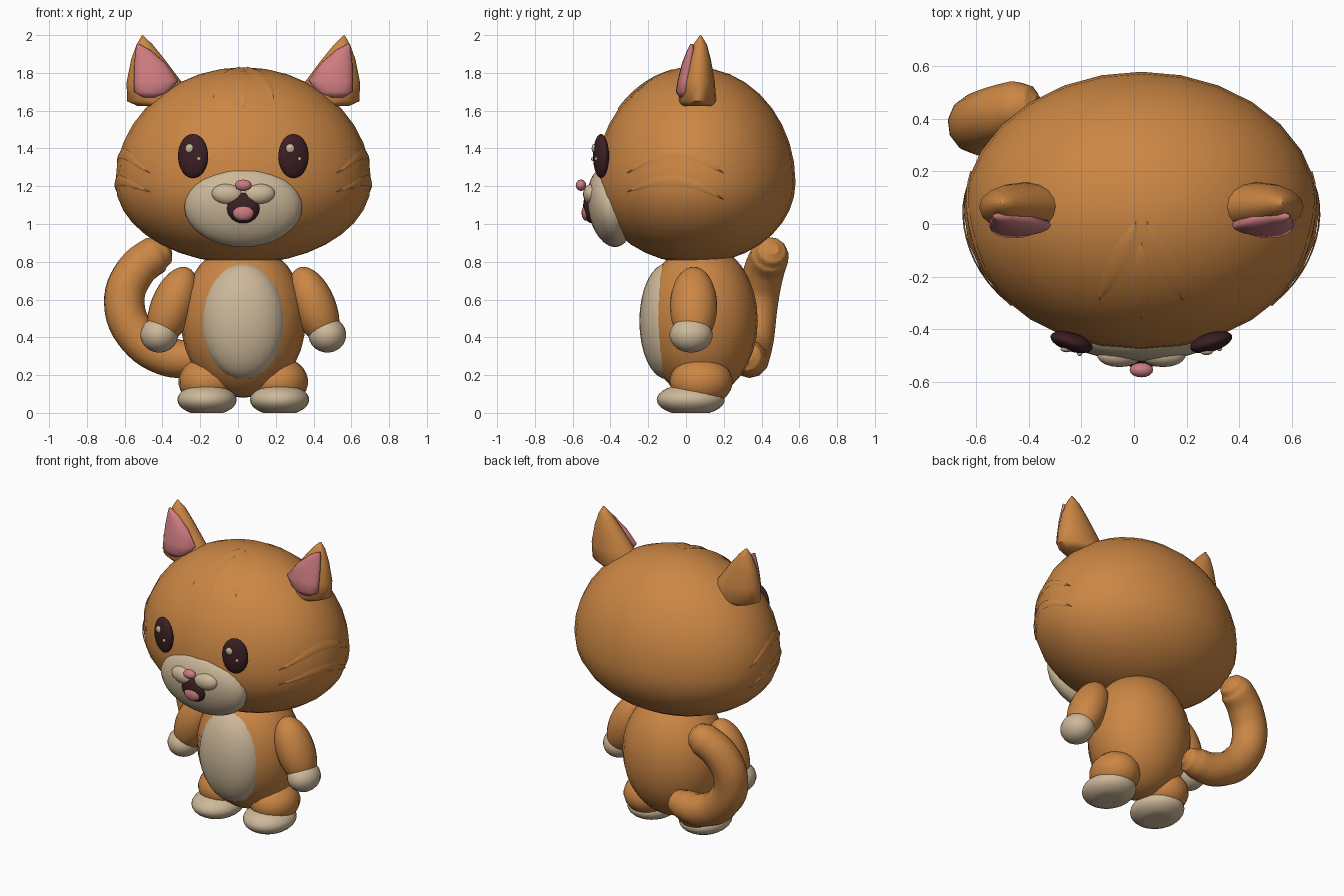
import bpy, bmesh
from math import sin, cos, pi, sqrt, radians
from mathutils import Matrix, Vector, Euler

cube = bpy.data.objects.get("Cube")
if cube:
    bpy.data.objects.remove(cube)

CX = 0.028  # symmetry plane of the body


def material(name, rgb):
    m = bpy.data.materials.new(name)
    m.use_nodes = True
    m.diffuse_color = (*rgb, 1)
    m.node_tree.nodes["Principled BSDF"].inputs["Base Color"].default_value = (*rgb, 1)
    return m


ORANGE = material("orange_fur", (0.60, 0.24, 0.058))
CREAM = material("cream_fur", (0.61, 0.48, 0.32))
PINK = material("pink_skin", (0.61, 0.20, 0.215))
DARK = material("dark_brown", (0.045, 0.014, 0.017))


def finish(name, bm, mat, angle=60):
    bmesh.ops.recalc_face_normals(bm, faces=bm.faces)
    mesh = bpy.data.meshes.new(name)
    bm.to_mesh(mesh)
    bm.free()
    mesh.materials.append(mat)
    ob = bpy.data.objects.new(name, mesh)
    bpy.context.collection.objects.link(ob)
    bpy.ops.object.select_all(action='DESELECT')
    ob.select_set(True)
    bpy.context.view_layer.objects.active = ob
    bpy.ops.object.shade_smooth_by_angle(angle=radians(angle))
    return ob


def ellipsoid(name, mat, center, radii, rot=(0, 0, 0), segs=24, low=None, floor=None):
    """Ellipsoid; low = different radius below the middle, floor = flat bottom height."""
    bm = bmesh.new()
    bmesh.ops.create_uvsphere(bm, u_segments=segs, v_segments=segs * 2 // 3, radius=1)
    for v in bm.verts:
        rz = low if low and v.co.z < 0 else radii[2]
        v.co = Vector((v.co.x * radii[0], v.co.y * radii[1], v.co.z * rz))
    bm.transform(Matrix.Translation(center) @ Euler(rot).to_matrix().to_4x4())
    if floor is not None:
        for v in bm.verts:
            v.co.z = max(v.co.z, floor)
    return finish(name, bm, mat)


def loft(name, mat, side, stations, n=16):
    """Skin of level ellipses; station = z, outer x, inner x, y centre, y radius."""
    bm = bmesh.new()
    rings = []
    for z, outer, inner, yc, ry in stations:
        xc, rx = (outer + inner) / 2, (outer - inner) / 2
        rings.append([bm.verts.new((CX + side * (xc + rx * cos(2 * pi * i / n)),
                                    yc + ry * sin(2 * pi * i / n), z)) for i in range(n)])
    for a, b in zip(rings, rings[1:]):
        for i in range(n):
            j = (i + 1) % n
            bm.faces.new((a[i], a[j], b[j], b[i]))
    bm.faces.new(rings[0])
    bm.faces.new(rings[-1])
    return finish(name, bm, mat)


# Head
HEAD, HR, HLOW = Vector((CX, 0.05, 1.22)), Vector((0.677, 0.53, 0.61)), 0.43
ellipsoid("head", ORANGE, HEAD, HR, low=HLOW, segs=28)


def on_head(p, lift):
    """Push a point radially onto the head surface."""
    d = Vector(p) - HEAD
    rz = HR.z if d.z > 0 else HLOW
    k = sqrt((d.x / HR.x) ** 2 + (d.y / HR.y) ** 2 + (d.z / rz) ** 2)
    return HEAD + d / k * lift


def marking(name, point, width, steps=12):
    """Thin raised leaf on the head; point(t, offset) gives a place near it."""
    bm = bmesh.new()
    rows = []
    for i in range(steps + 1):
        t = i / steps
        w = width * (0.04 + sin(pi * t) ** 0.8)
        rows.append([bm.verts.new(on_head(point(t, s * w), 1.008 - 0.008 * abs(s)))
                     for s in (-1, 0, 1)])
    for a, b in zip(rows, rows[1:]):
        for i in (0, 1):
            bm.faces.new((a[i], a[i + 1], b[i + 1], b[i]))
    finish(name, bm, ORANGE)


# Forehead tufts
for label, x0, y0, x1, y1 in (("right", -0.02, 0.01, -0.16, -0.29),
                              ("middle", 0, -0.07, 0, -0.36),
                              ("left", 0.02, 0.01, 0.16, -0.29)):
    def tuft(t, o, x0=x0, y0=y0, x1=x1, y1=y1):
        x, y = x0 + (x1 - x0) * t, y0 + (y1 - y0) * t
        z = HEAD.z + HR.z * sqrt(1 - (x / HR.x) ** 2 - ((y - HEAD.y) / HR.y) ** 2)
        return (CX + x + o, y, z)
    marking(label + "_forehead_tuft", tuft, 0.038)

# Body and belly
ellipsoid("body", ORANGE, (CX, 0.08, 0.49), (0.33, 0.30, 0.41))
ellipsoid("belly", CREAM, (CX, -0.10, 0.485), (0.225, 0.147, 0.307))

# Muzzle, nose and mouth
ellipsoid("muzzle", CREAM, (CX, -0.40, 1.09), (0.312, 0.12, 0.214), (0.17, 0, 0))
ellipsoid("nose", PINK, (CX, -0.556, 1.205), (0.045, 0.028, 0.03), segs=16)
ellipsoid("mouth", DARK, (CX, -0.50, 1.09), (0.092, 0.045, 0.086), segs=20)
ellipsoid("tongue", PINK, (CX, -0.528, 1.06), (0.057, 0.025, 0.043), segs=16)

# Paired parts
for side, label in ((-1, "right_"), (1, "left_")):
    def at(x, y, z):
        return (CX + side * x, y, z)

    # Face
    ellipsoid(label + "lip", CREAM, at(0.083, -0.50, 1.157), (0.086, 0.045, 0.055),
              (0, side * -0.1, 0), segs=18)
    ellipsoid(label + "eye", DARK, at(0.266, -0.45, 1.36), (0.084, 0.036, 0.117),
              (0, 0, side * 0.3), segs=20)
    ex = CX + side * 0.266
    for size, dx, z, r in (("large", -0.018, 1.40, 0.024), ("small", 0.031, 1.345, 0.011)):
        y = -0.482 + side * dx * 0.3
        ellipsoid(label + size + "_eye_highlight", CREAM, (ex + dx, y, z),
                  (r, 0.012, r), segs=12)

    # Cheek stripes
    for place, z0, rise, drop in (("upper", 1.27, 0.105, 0.0), ("lower", 1.17, 0.08, -0.04)):
        def stripe(t, o, z0=z0, rise=rise, drop=drop):
            y, z = -0.31 + 0.51 * t, z0 + rise * sin(pi * t) + drop * t + o
            x = HR.x * sqrt(1 - ((y - HEAD.y) / HR.y) ** 2 - ((z - HEAD.z) / HR.z) ** 2)
            return at(x, y, z)
        marking(label + place + "_cheek_stripe", stripe, 0.026)

    # Ears
    loft(label + "ear", ORANGE, side, [
        (1.625, 0.56, 0.26, 0.06, 0.09), (1.65, 0.615, 0.25, 0.06, 0.10),
        (1.75, 0.618, 0.325, 0.065, 0.088), (1.87, 0.594, 0.415, 0.07, 0.062),
        (1.95, 0.565, 0.48, 0.075, 0.036), (1.997, 0.538, 0.528, 0.077, 0.005)])
    loft(label + "inner_ear", PINK, side, [
        (1.67, 0.53, 0.44, -0.015, 0.02), (1.70, 0.578, 0.39, -0.012, 0.042),
        (1.76, 0.58, 0.345, -0.004, 0.04), (1.85, 0.577, 0.41, 0.012, 0.034),
        (1.92, 0.57, 0.49, 0.026, 0.02), (1.953, 0.565, 0.552, 0.03, 0.008)])

    # Arms and hands
    ellipsoid(label + "arm", ORANGE, at(0.375, 0.04, 0.565), (0.115, 0.125, 0.22),
              (0, side * -0.38, 0))
    ellipsoid(label + "hand", CREAM, at(0.445, 0.027, 0.413), (0.1, 0.114, 0.094), segs=20)

    # Legs and feet
    ellipsoid(label + "leg", ORANGE, at(0.19, 0.08, 0.165), (0.153, 0.167, 0.13), segs=20)
    ellipsoid(label + "foot", CREAM, at(0.192, 0.025, 0.07), (0.157, 0.18, 0.084), floor=0)

# Tail: a tapered tube curling up behind the right side
curve = bpy.data.curves.new("tail", 'CURVE')
curve.dimensions = '3D'
curve.bevel_depth = 0.108
curve.bevel_resolution = 4
curve.resolution_u = 6
curve.use_fill_caps = True
path = [((-0.13, 0.32, 0.30), 0.3), ((-0.155, 0.325, 0.298), 0.7),
        ((-0.22, 0.33, 0.29), 0.88), ((-0.36, 0.34, 0.295), 0.97),
        ((-0.53, 0.36, 0.405), 1), ((-0.602, 0.38, 0.58), 1),
        ((-0.55, 0.41, 0.74), 1), ((-0.44, 0.445, 0.835), 0.95),
        ((-0.385, 0.455, 0.86), 0.7), ((-0.362, 0.46, 0.87), 0.3)]
spline = curve.splines.new('BEZIER')
spline.bezier_points.add(len(path) - 1)
for p, (co, r) in zip(spline.bezier_points, path):
    p.co, p.radius = co, r
    p.handle_left_type = p.handle_right_type = 'AUTO'
curve.materials.append(ORANGE)
tail = bpy.data.objects.new("tail", curve)
bpy.context.collection.objects.link(tail)
bpy.ops.object.select_all(action='DESELECT')
tail.select_set(True)
bpy.context.view_layer.objects.active = tail
bpy.ops.object.convert(target='MESH')
bpy.ops.object.shade_smooth_by_angle(angle=radians(60))
